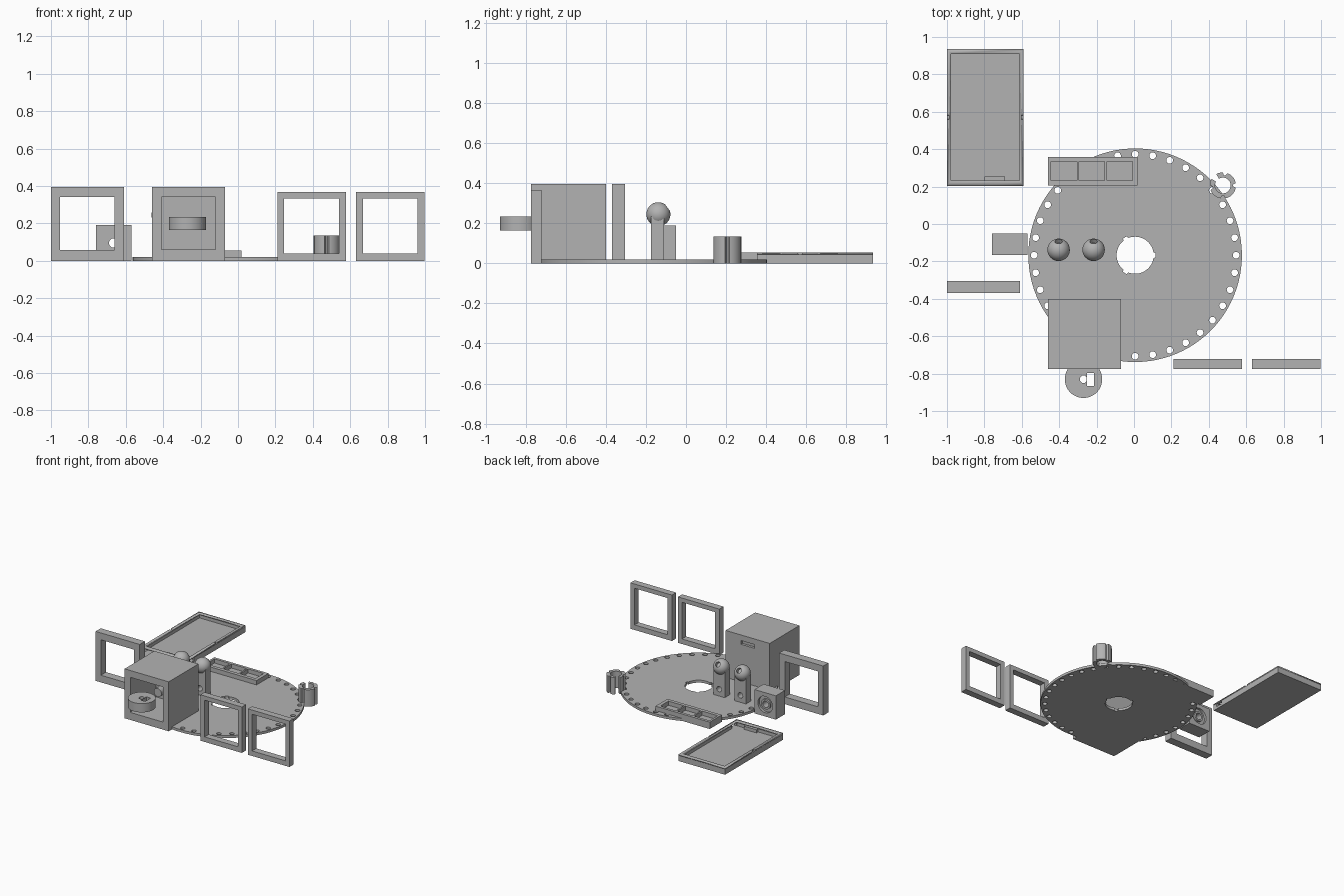
import bpy, math
from mathutils import Vector

if "Cube" in bpy.data.objects:
    bpy.data.objects.remove(bpy.data.objects["Cube"])

grey = bpy.data.materials.new("plain_grey")
grey.diffuse_color = (0.45, 0.45, 0.45, 1)
grey.use_nodes = True
grey.node_tree.nodes["Principled BSDF"].inputs["Base Color"].default_value = grey.diffuse_color


def circle(cx, cy, r, n=32):
    return [(cx + r * math.cos(2 * math.pi * i / n), cy + r * math.sin(2 * math.pi * i / n)) for i in range(n)]


def rect(x0, x1, y0, y1):
    return [(x0, y0), (x1, y0), (x1, y1), (x0, y1)]


def finish(ob, name):
    ob.name = name
    ob.data.materials.clear()
    ob.data.materials.append(grey)
    bpy.ops.object.select_all(action='DESELECT')
    ob.select_set(True)
    bpy.context.view_layer.objects.active = ob
    bpy.ops.object.shade_smooth_by_angle(angle=math.radians(30))
    return ob


def plate(name, loops, a, b, upright=False):
    """Extrude an outline with holes from a to b, along z or (upright) along y."""
    cu = bpy.data.curves.new(name, 'CURVE')
    cu.dimensions = '2D'
    cu.fill_mode = 'BOTH'
    cu.extrude = (b - a) / 2
    for pts in loops:
        s = cu.splines.new('POLY')
        s.points.add(len(pts) - 1)
        for p, (x, y) in zip(s.points, pts):
            p.co = (x, y, 0, 1)
        s.use_cyclic_u = True
    ob = bpy.data.objects.new(name, cu)
    bpy.context.collection.objects.link(ob)
    m = (a + b) / 2
    ob.location = (0, m, 0) if upright else (0, 0, m)
    if upright:
        ob.rotation_euler.x = math.pi / 2
    bpy.ops.object.select_all(action='DESELECT')
    ob.select_set(True)
    bpy.context.view_layer.objects.active = ob
    bpy.ops.object.convert(target='MESH')
    return finish(bpy.context.object, name)


def cut(ob, loc, r, depth, direction):
    """Bore a round hole into a part."""
    bpy.ops.mesh.primitive_cylinder_add(vertices=24, radius=r, depth=depth, location=loc)
    c = bpy.context.object
    c.rotation_euler = Vector(direction).to_track_quat('Z', 'Y').to_euler()
    mod = ob.modifiers.new("bore", 'BOOLEAN')
    mod.object = c
    mod.solver = 'EXACT'
    bpy.context.view_layer.objects.active = ob
    bpy.ops.object.modifier_apply(modifier=mod.name)
    bpy.data.objects.remove(c)


# Turntable disc: ring of 36 holes and a keyed centre hole
CX, CY = 0.006, -0.167
keyed = []
for i in range(120):
    r = 0.11 if (i + 2) % 40 <= 4 else 0.099
    t = math.radians(3 * i)
    keyed.append((CX + r * math.cos(t), CY + r * math.sin(t)))
holes = [circle(x, y, 0.018, 16) for x, y in circle(CX, CY, 0.54, 36)]
plate("base_disc", [circle(CX, CY, 0.571, 96), keyed] + holes, 0, 0.02)

# Housing: open front, back wall with a shallow slot, inner boss
outer = rect(-0.46, -0.07, 0, 0.395)
plate("housing_walls", [outer, rect(-0.41, -0.12, 0.06, 0.34)], -0.775, -0.45, True)
plate("housing_back", [outer], -0.45, -0.42, True)
plate("housing_back_skin", [outer, rect(-0.325, -0.205, 0.32, 0.35)], -0.42, -0.40, True)
plate("housing_boss", [circle(-0.27, 0.2, 0.034)], -0.63, -0.45, True)

# Knob in front of the housing
plate("knob", [circle(-0.27, -0.83, 0.1, 48), circle(-0.27, -0.83, 0.02, 20),
               rect(-0.252, -0.215, -0.865, -0.797)], 0.165, 0.235)

# Square frames
plate("bezel_left", [rect(-1, -0.61, 0, 0.395), rect(-0.953, -0.66, 0.057, 0.34)], -0.37, -0.305, True)
for name, x in (("frame_middle", 0.21), ("frame_right", 0.63)):
    plate(name, [rect(x, x + 0.367, 0, 0.367), rect(x + 0.037, x + 0.331, 0.04, 0.333)], -0.775, -0.722, True)

# Long tray: floor, walls with a side port and side dimples
plate("tray_floor", [rect(-1, -0.59, 0.203, 0.935)], 0, 0.02)
tray = [rect(-1, -0.59, 0.203, 0.935), rect(-0.978, -0.612, 0.232, 0.91)]
port = [(-1, 0.203), (-0.59, 0.203), (-0.59, 0.235), (-0.612, 0.235), (-0.612, 0.232), (-0.978, 0.232),
        (-0.978, 0.91), (-0.612, 0.91), (-0.612, 0.29), (-0.59, 0.29), (-0.59, 0.935), (-1, 0.935)]
plate("tray_walls_lower", [port], 0.02, 0.045)
rim = plate("tray_rim", [tray[0], tray[1]], 0.045, 0.055)
for x in (-1, -0.59):
    cut(rim, (x, 0.57, 0.053), 0.012, 0.022, (1, 0, 0))
plate("tray_tab", [rect(-0.8, -0.69, 0.232, 0.253)], 0.02, 0.045)

# Three-pocket display holder
holder = rect(-0.46, 0.02, 0.205, 0.357)
plate("holder_floor", [holder], 0, 0.022)
plate("holder_walls", [holder] + [rect(x, x + 0.137, 0.233, 0.335) for x in (-0.443, -0.294, -0.145)], 0.022, 0.055)

# Two posts with ball heads
for i, x in enumerate((-0.403, -0.216)):
    plate("post_%d" % (i + 1), [rect(x - 0.05, x + 0.05, 0, 0.235), circle(x, 0.075, 0.022, 20)],
          -0.175, -0.11, True)
    bpy.ops.mesh.primitive_uv_sphere_add(segments=32, ring_count=20, radius=0.06, location=(x, -0.138, 0.245))
    ball = bpy.context.object
    cut(ball, (x, -0.09, 0.282), 0.02, 0.06, (0, 0.8, 0.6))
    finish(ball, "ball_%d" % (i + 1))

# Bearing block: through hole with a ring groove on the back
face = rect(-0.76, -0.57, 0, 0.19)
hole = circle(-0.665, 0.095, 0.025)
plate("bearing_block", [face, hole], -0.165, -0.07, True)
plate("bearing_block_face", [face, circle(-0.665, 0.095, 0.065)], -0.07, -0.05, True)
plate("bearing_hub", [circle(-0.665, 0.095, 0.04), hole], -0.07, -0.055, True)

# Split clamp ring: gap at the upper left, notched outside
RX, RY = 0.475, 0.206
out, inn = [], []
for a in range(150, 481, 5):
    t = math.radians(a)
    r = 0.055 if a in (185, 190, 195, 265, 270, 275, 355, 360, 365, 435, 440, 445) else 0.07
    out.append((RX + r * math.cos(t), RY + r * math.sin(t)))
    inn.append((RX + 0.042 * math.cos(t), RY + 0.042 * math.sin(t)))
plate("clamp_ring", [out + inn[::-1]], 0, 0.135)
